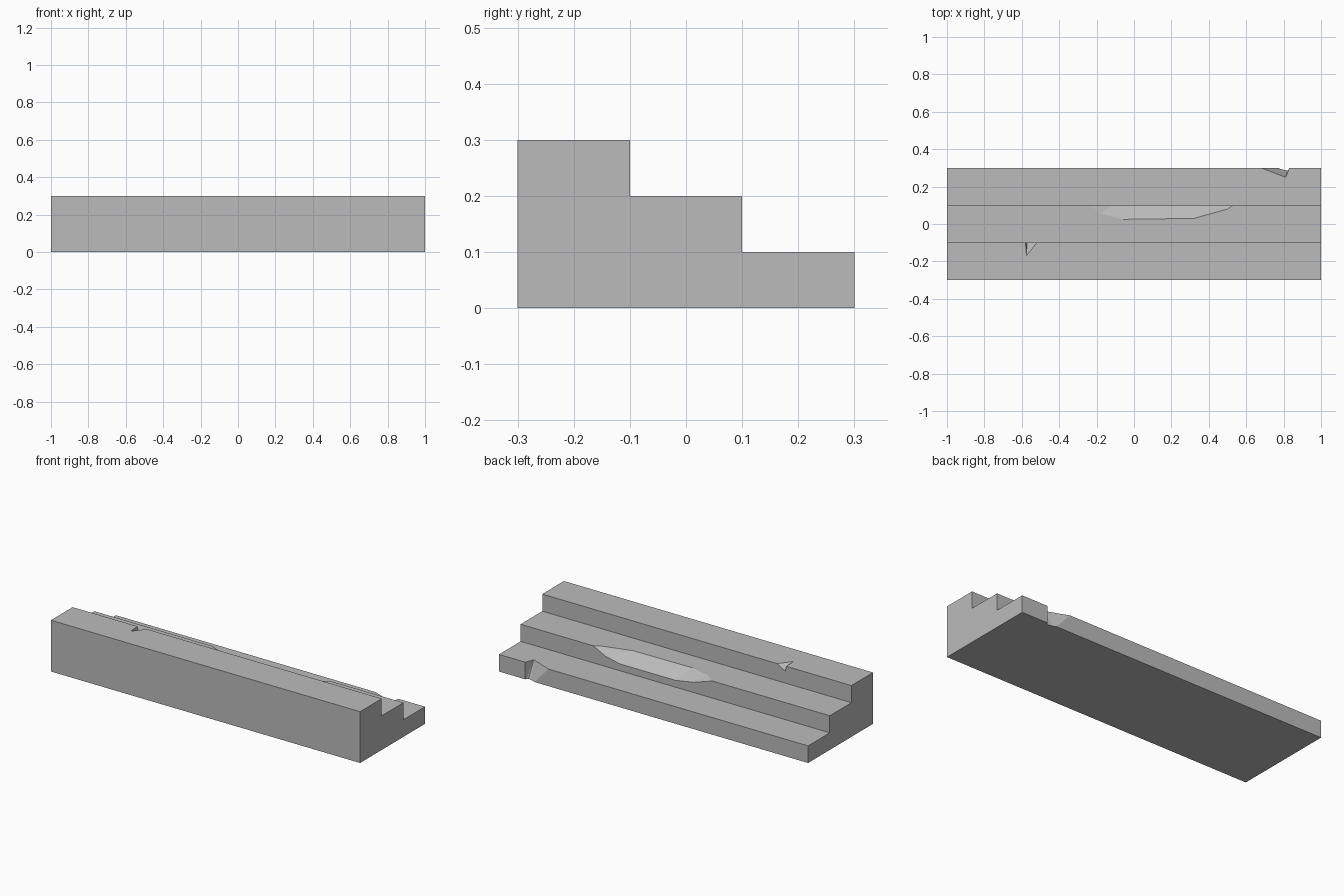
import bpy, bmesh
from mathutils import Vector

cube = bpy.data.objects.get("Cube")
if cube:
    bpy.data.objects.remove(cube, do_unlink=True)

stone = bpy.data.materials.new("grey stone")
stone.use_nodes = True
GREY = (0.5, 0.5, 0.5, 1)
stone.diffuse_color = GREY
stone.node_tree.nodes["Principled BSDF"].inputs["Base Color"].default_value = GREY


def add_object(name, bm):
    bmesh.ops.recalc_face_normals(bm, faces=bm.faces)
    mesh = bpy.data.meshes.new(name)
    bm.to_mesh(mesh)
    bm.free()
    mesh.materials.append(stone)
    obj = bpy.data.objects.new(name, mesh)
    bpy.context.collection.objects.link(obj)
    return obj


def hull(name, points):
    bm = bmesh.new()
    for p in points:
        bm.verts.new(p)
    res = bmesh.ops.convex_hull(bm, input=bm.verts)
    spare = {v for v in res["geom_interior"] if isinstance(v, bmesh.types.BMVert)}
    bmesh.ops.delete(bm, geom=list(spare), context="VERTS")
    return add_object(name, bm)


# Three steps: a profile swept along x
profile = [(-.3, 0), (.3, 0), (.3, .1), (.1, .1), (.1, .2), (-.1, .2), (-.1, .3), (-.3, .3)]
bm = bmesh.new()
side = bm.faces.new([bm.verts.new((-1, y, z)) for y, z in profile])
swept = bmesh.ops.extrude_face_region(bm, geom=[side])
bmesh.ops.translate(bm, vec=(2, 0, 0),
                    verts=[g for g in swept["geom"] if isinstance(g, bmesh.types.BMVert)])
steps = add_object("stone_steps", bm)

# Long worn hollow on the middle step edge
tread = [(-.24, .1), (-.18, .055), (-.06, .025), (.32, .03), (.5, .08), (.53, .1)]
riser = [(-.12, .16), (0, .14), (.36, .14), (.45, .16)]
worn = hull("worn_edge_cutter",
            [(x, y, .2) for x, y in tread] + [(x, .1, z) for x, z in riser]
            + [(.15, .15, .25)])

# Broken notch through the bottom step
pairs = [((.68, .3), (.77, .3)), ((.81, .25), (.82, .285)), ((.83, .3), (.83, .3))]
points = [(.81, .4, -.02), (.81, .4, .12)]
for top, bottom in pairs:
    t, b = Vector((*top, .1)), Vector((*bottom, 0))
    points += [t + (t - b) * .2, b + (b - t) * .2]
notch = hull("notch_cutter", points)

# Small chip on the top step edge
chip = hull("chip_cutter", [(-.58, -.1, .3), (-.575, -.17, .3), (-.52, -.1, .3),
                            (-.572, -.1, .27), (-.56, -.07, .33)])

for cutter in (worn, notch, chip):
    cutter.hide_render = True
    cutter.hide_viewport = True
    cut = steps.modifiers.new(cutter.name, "BOOLEAN")
    cut.operation = "DIFFERENCE"
    cut.solver = "EXACT"
    cut.object = cutter
